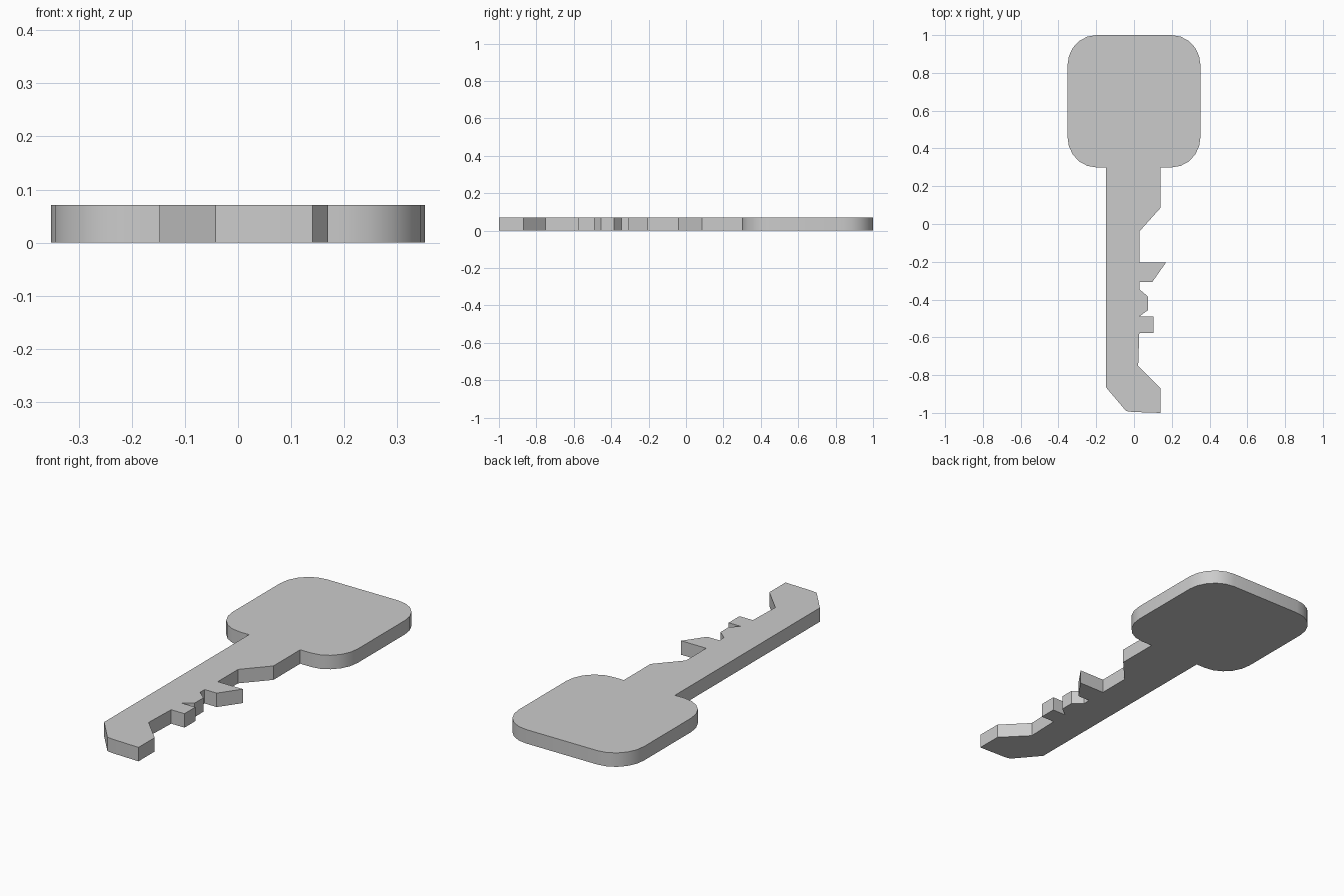
import bpy, bmesh, math

if "Cube" in bpy.data.objects:
    bpy.data.objects.remove(bpy.data.objects["Cube"])

THICK = 0.071

# Head: rounded square, walked clockwise from lower left to lower right
HW, Y0, Y1, RX, RY, SEG = 0.352, 0.30, 1.0, 0.152, 0.16, 5


def corner(cx, cy, start):
    pts = []
    for i in range(SEG + 1):
        a = math.radians(start - 90 * i / SEG)
        pts.append((cx + RX * math.cos(a), cy + RY * math.sin(a)))
    return pts


ix = HW - RX
head = (corner(-ix, Y0 + RY, 270) + corner(-ix, Y1 - RY, 180)
        + corner(ix, Y1 - RY, 90) + corner(ix, Y0 + RY, 0))

# Blade: straight back edge, pointed tip and cut teeth on the right
blade = [
    (0.14, 0.30), (0.14, 0.085), (0.028, -0.04),
    (0.028, -0.203), (0.17, -0.203), (0.096, -0.308), (0.028, -0.308),
    (0.028, -0.345), (0.075, -0.385), (0.075, -0.455), (0.028, -0.49),
    (0.103, -0.49), (0.103, -0.577), (0.028, -0.577),
    (0.022, -0.75), (0.14, -0.87), (0.14, -1.0),
    (-0.01, -0.995), (-0.042, -0.99), (-0.148, -0.865), (-0.148, 0.30),
]

# Key: one closed outline extruded to a flat plate
bm = bmesh.new()
face = bm.faces.new([bm.verts.new((x, y, 0)) for x, y in head + blade])
ext = bmesh.ops.extrude_face_region(bm, geom=[face])
top = [v for v in ext["geom"] if isinstance(v, bmesh.types.BMVert)]
bmesh.ops.translate(bm, verts=top, vec=(0, 0, THICK))
bmesh.ops.recalc_face_normals(bm, faces=bm.faces)
mesh = bpy.data.meshes.new("key")
bm.to_mesh(mesh)
bm.free()
key = bpy.data.objects.new("key", mesh)
bpy.context.collection.objects.link(key)

# Smooth the rounded head corners, keep tooth edges crisp
bpy.context.view_layer.objects.active = key
key.select_set(True)
bpy.ops.object.shade_smooth_by_angle(angle=math.radians(25))
